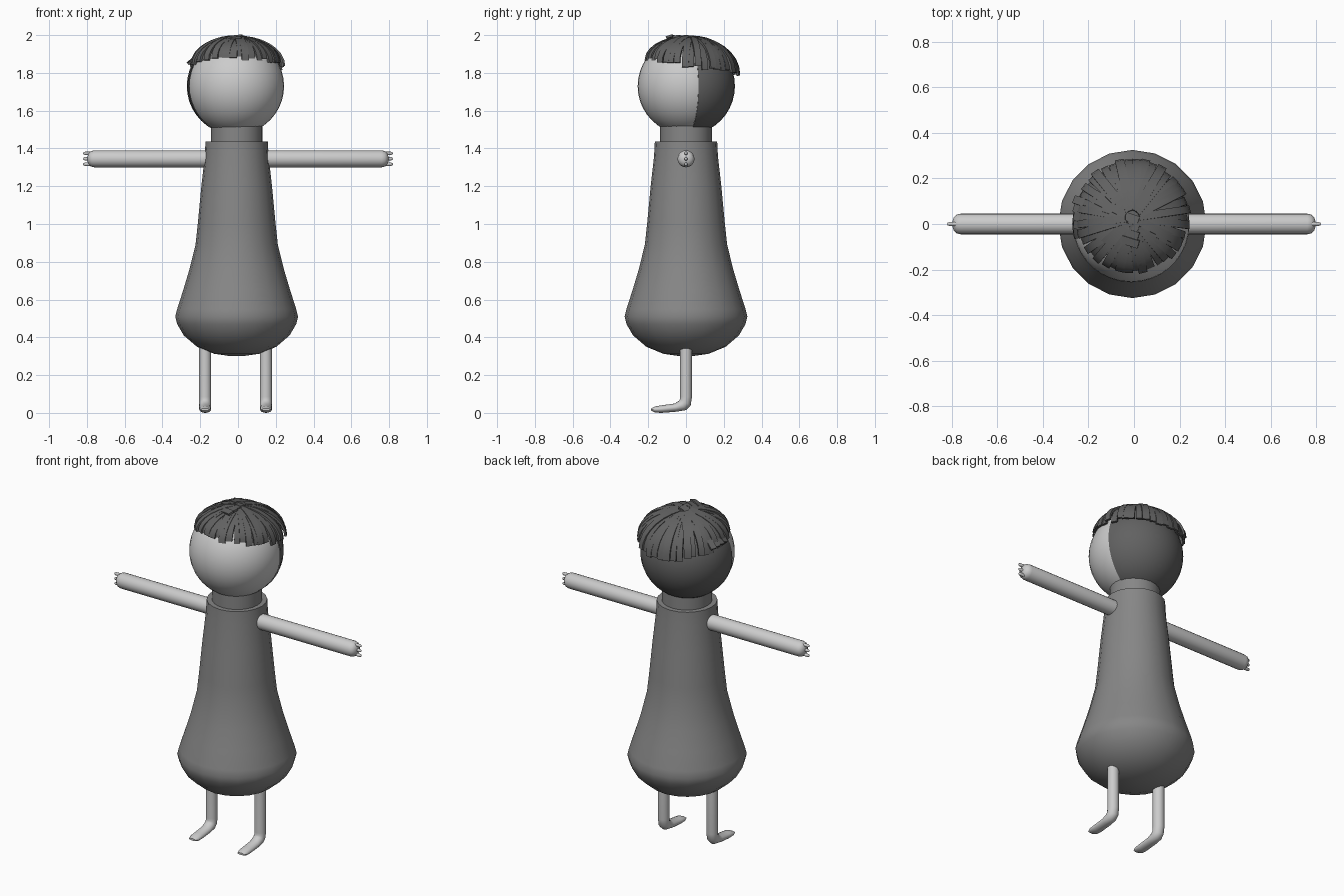
import bpy, bmesh, random
from math import sin, cos, pi, radians
from mathutils import Vector, Matrix

if "Cube" in bpy.data.objects:
    bpy.data.objects.remove(bpy.data.objects["Cube"])

random.seed(4)


def grey(name, v):
    m = bpy.data.materials.new(name)
    m.diffuse_color = (v, v, v, 1)
    m.use_nodes = True
    m.node_tree.nodes["Principled BSDF"].inputs["Base Color"].default_value = m.diffuse_color
    return m


SKIN, CLOTH, HAIR = grey("skin", 0.75), grey("cloth", 0.24), grey("hair", 0.12)


def finish(name, bm, mat, angle=40):
    bmesh.ops.recalc_face_normals(bm, faces=bm.faces[:])
    me = bpy.data.meshes.new(name)
    bm.to_mesh(me)
    bm.free()
    ob = bpy.data.objects.new(name, me)
    bpy.context.collection.objects.link(ob)
    me.materials.append(mat)
    bpy.ops.object.select_all(action='DESELECT')
    ob.select_set(True)
    bpy.context.view_layer.objects.active = ob
    if angle:
        bpy.ops.object.shade_smooth_by_angle(angle=radians(angle))
    return ob


def loft(bm, rings):
    """Skin a list of point rings and cap both ends."""
    loops = [[bm.verts.new(p) for p in r] for r in rings]
    n = len(loops[0])
    for a, b in zip(loops, loops[1:]):
        for i in range(n):
            j = (i + 1) % n
            bm.faces.new((a[i], a[j], b[j], b[i]))
    bm.faces.new(loops[0])
    bm.faces.new(loops[-1])


def lathe(bm, profile, matrix, n=20):
    """Revolve (radius, height) points around local z."""
    loft(bm, [[matrix @ Vector((r * cos(2 * pi * i / n), r * sin(2 * pi * i / n), h))
               for i in range(n)] for r, h in profile])


# Dress: bell-shaped body with rounded underside
bm = bmesh.new()
lathe(bm, [(.03, .30), (.12, .313), (.21, .35), (.28, .41), (.315, .47), (.325, .51), (.315, .55),
           (.283, .65), (.25, .76), (.218, .89), (.206, 1.0), (.187, 1.2), (.169, 1.36),
           (.165, 1.437)], Matrix.Translation((-.007, 0, 0)))
finish("dress", bm, CLOTH)

# Neck
bm = bmesh.new()
lathe(bm, [(.137, 1.40), (.137, 1.53)], Matrix.Translation((-.006, 0, 0)), 24)
finish("neck", bm, CLOTH)

# Head: light face half and dark back half, split by a slightly turned vertical plane
HEAD = Vector((-.012, 0, 1.73))
for name, rad, mat, front in (("face", .256, SKIN, True), ("back_of_head", .259, HAIR, False)):
    bm = bmesh.new()
    bmesh.ops.create_uvsphere(bm, u_segments=36, v_segments=20, radius=rad,
                              matrix=Matrix.Translation(HEAD))
    bmesh.ops.bisect_plane(bm, geom=bm.verts[:] + bm.edges[:] + bm.faces[:], plane_co=HEAD,
                           plane_no=(-sin(radians(15)), cos(radians(15)), 0),
                           clear_outer=front, clear_inner=not front)
    finish(name, bm, mat)

for side, label in ((-1, "left"), (1, "right")):
    # Arm: rounded tube along x
    along = Matrix.Translation((0, 0, 1.345)) @ Matrix.Rotation(side * pi / 2, 4, 'Y')
    bm = bmesh.new()
    lathe(bm, [(.045, .12), (.045, .76), (.041, .778), (.030, .79), (.014, .796), (.003, .797)],
          along)
    finish(label + "_arm", bm, SKIN)
    # Three stubby fingers stacked vertically
    bm = bmesh.new()
    for dz in (-.029, 0, .029):
        lathe(bm, [(.009, .765), (.009, .81), (.006, .817), (.002, .82)],
              Matrix.Translation((0, 0, dz)) @ along, 10)
    finish(label + "_fingers", bm, SKIN)
    # Leg bending into a flat foot: y, z, section angle, half thickness, half width
    bm = bmesh.new()
    rings = []
    for y, z, ang, h, w in ((0, .38, 180, .032, .032), (0, .085, 180, .032, .032),
                            (-.004, .056, 150, .033, .032), (-.018, .04, 125, .031, .032),
                            (-.055, .028, 100, .022, .032), (-.13, .02, 90, .02, .032),
                            (-.165, .018, 90, .016, .03), (-.185, .018, 90, .006, .022)):
        d = Vector((0, cos(radians(ang)), sin(radians(ang))))
        c = Vector((side * .161 - .013, y, z))
        rings.append([c + Vector((w * cos(t), 0, 0)) + d * h * sin(t)
                      for t in (2 * pi * i / 16 for i in range(16))])
    loft(bm, rings)
    finish(label + "_leg", bm, SKIN)


def lock(bm, path, width, thick=.012):
    """Flat hair strip along a path, lying on the head."""
    rings = []
    for i, p in enumerate(path):
        tan = (path[min(i + 1, len(path) - 1)] - path[max(i - 1, 0)]).normalized()
        across = tan.cross(p - HEAD).normalized()
        up = across.cross(tan).normalized()
        a, u = across * width / 2, up * thick / 2
        rings.append([p - a - u, p + a - u, p + a + u, p - a + u])
    loft(bm, rings)


# Hair: strips fanning out from the crown, longer at the back
bm = bmesh.new()
COUNT = 42
for k in range(COUNT):
    az = 2 * pi * (k + random.uniform(-.2, .2)) / COUNT
    end_r = .243 + .008 * sin(az) + random.uniform(-.008, .008)
    end_z = 1.835 - .04 * sin(az) + random.uniform(-.012, .012)
    top = 1.988 + random.uniform(-.006, .005)
    path = []
    for s in range(8):
        t = (.08 + .92 * s / 7) * pi / 2
        path.append(Vector((-.008 + end_r * sin(t) * cos(az), .028 + end_r * sin(t) * sin(az),
                            end_z + (top - end_z) * cos(t))))
    lock(bm, path, random.uniform(.032, .042))
# Side-swept strips across the crown to the left
for k in range(4):
    a, b = Vector((.02, -.09 + .035 * k, 0)), Vector((-.262, .0 + .036 * k, 0))
    path = []
    for s in range(8):
        p = a.lerp(b, s / 7)
        p.z = 1.85 + .143 * cos(s / 7 * pi / 2)
        path.append(p)
    lock(bm, path, .036)
finish("hair_strips", bm, HAIR, 25)
